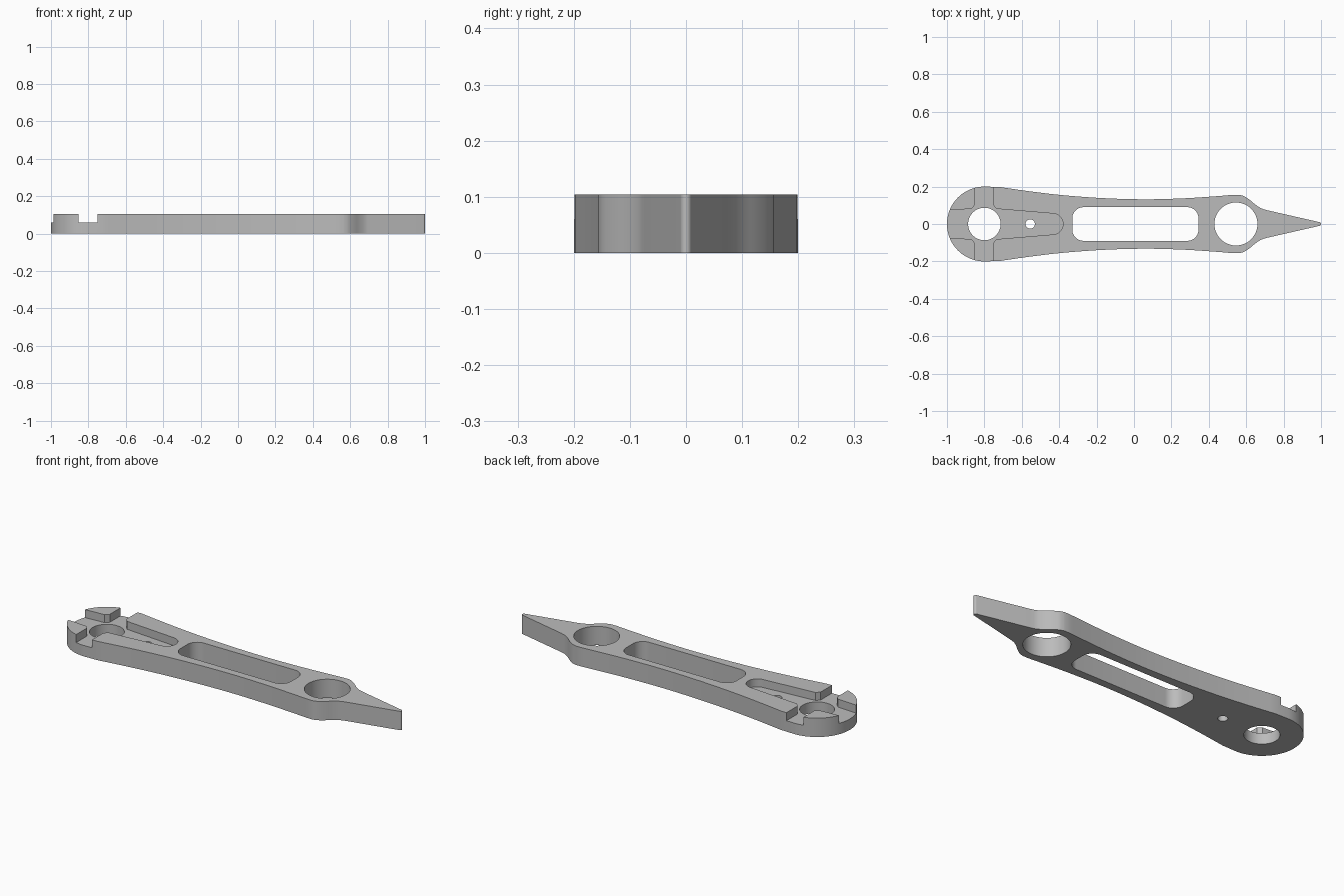
import bpy, bmesh
from math import sin, cos, pi, radians
from mathutils import Vector

HEIGHT = 0.104
FLOOR = 0.06
HUB_X = -0.8

cube = bpy.data.objects.get("Cube")
if cube:
    bpy.data.objects.remove(cube, do_unlink=True)

grey = bpy.data.materials.new("plain grey")
grey.use_nodes = True
colour = (0.5, 0.5, 0.5, 1)
grey.diffuse_color = colour
grey.node_tree.nodes["Principled BSDF"].inputs["Base Color"].default_value = colour


def arc(cx, cy, r, start, end, n):
    """Points on an arc, angles in degrees."""
    angles = [radians(start + (end - start) * i / n) for i in range(n + 1)]
    return [(cx + r * cos(a), cy + r * sin(a)) for a in angles]


def circle(cx, r, n):
    return arc(cx, 0, r, 0, 360, n)[:-1]


def spline(points, steps):
    """Smooth path through the given points."""
    p = [Vector(q) for q in points]
    p = [2 * p[0] - p[1]] + p + [2 * p[-1] - p[-2]]
    path = []
    for a, b, c, d in zip(p, p[1:], p[2:], p[3:]):
        for i in range(steps):
            t = i / steps
            path.append(tuple(0.5 * (2 * b + (c - a) * t + (2 * a - 5 * b + 4 * c - d) * t * t
                                     + (3 * b - a - 3 * c + d) * t ** 3)))
    return path + [tuple(p[-2])]


def mirrored(half):
    """Close an upper half outline with its reflection in y."""
    return half + [(x, -y) for x, y in reversed(half) if abs(y) > 1e-5]


def prism(name, outline, z0, z1):
    bm = bmesh.new()
    base = bm.faces.new([bm.verts.new((x, y, z0)) for x, y in outline])
    top = bmesh.ops.extrude_face_region(bm, geom=[base])["geom"]
    verts = [v for v in top if isinstance(v, bmesh.types.BMVert)]
    bmesh.ops.translate(bm, verts=verts, vec=(0, 0, z1 - z0))
    bmesh.ops.recalc_face_normals(bm, faces=bm.faces)
    mesh = bpy.data.meshes.new(name)
    bm.to_mesh(mesh)
    bm.free()
    mesh.materials.append(grey)
    obj = bpy.data.objects.new(name, mesh)
    bpy.context.collection.objects.link(obj)
    return obj


# Arm outline: round hub end, waisted beam, shoulder and pointed tip
half = arc(HUB_X, 0, 0.2, 180, 90, 24)
half += spline([(-0.72, 0.198), (-0.56, 0.175), (-0.38, 0.154), (-0.16, 0.138),
                (0.06, 0.132), (0.26, 0.137), (0.42, 0.147), (0.53, 0.156)], 6)
half += spline([(0.565, 0.156), (0.59, 0.148), (0.62, 0.128),
                (0.65, 0.103), (0.68, 0.084), (0.71, 0.074)], 4)
half += arc(0.99, 0, 0.01, 77, 0, 6)
arm = prism("pointer_arm", mirrored(half), 0, HEIGHT)

# Rounded window through the beam
corners = [(0.285, 0.03, 0), (-0.27, 0.03, 90), (-0.27, -0.03, 180), (0.285, -0.03, 270)]
window = [p for x, y, a in corners for p in arc(x, y, 0.06, a, a + 90, 10)]

# Tapered cross recess around the hub, with chamfered inner corners
cross = [(-1.05, 0.07), (-0.87, 0.081), (-0.852, 0.1), (-0.852, 0.3),
         (-0.752, 0.3), (-0.752, 0.1), (-0.734, 0.081)]
cross += arc(-0.435, 0, 0.056, 86, 0, 10)

cutters = [
    prism("cross_recess_cutter", mirrored(cross), FLOOR, 0.2),
    prism("hub_hole_cutter", circle(HUB_X, 0.087, 48), -0.1, 0.2),
    prism("screw_hole_cutter", circle(-0.555, 0.025, 24), -0.1, 0.2),
    prism("window_cutter", window, -0.1, 0.2),
    prism("round_hole_cutter", circle(0.545, 0.115, 48), -0.1, 0.2),
]

bpy.context.view_layer.objects.active = arm
for cutter in cutters:
    mod = arm.modifiers.new(cutter.name, "BOOLEAN")
    mod.operation = "DIFFERENCE"
    mod.solver = "EXACT"
    mod.object = cutter
    bpy.ops.object.modifier_apply(modifier=mod.name)
for cutter in cutters:
    bpy.data.objects.remove(cutter, do_unlink=True)

# Smooth curved walls, sharp edges kept
bpy.ops.object.select_all(action="DESELECT")
arm.select_set(True)
bpy.ops.object.shade_smooth_by_angle(angle=radians(30))
